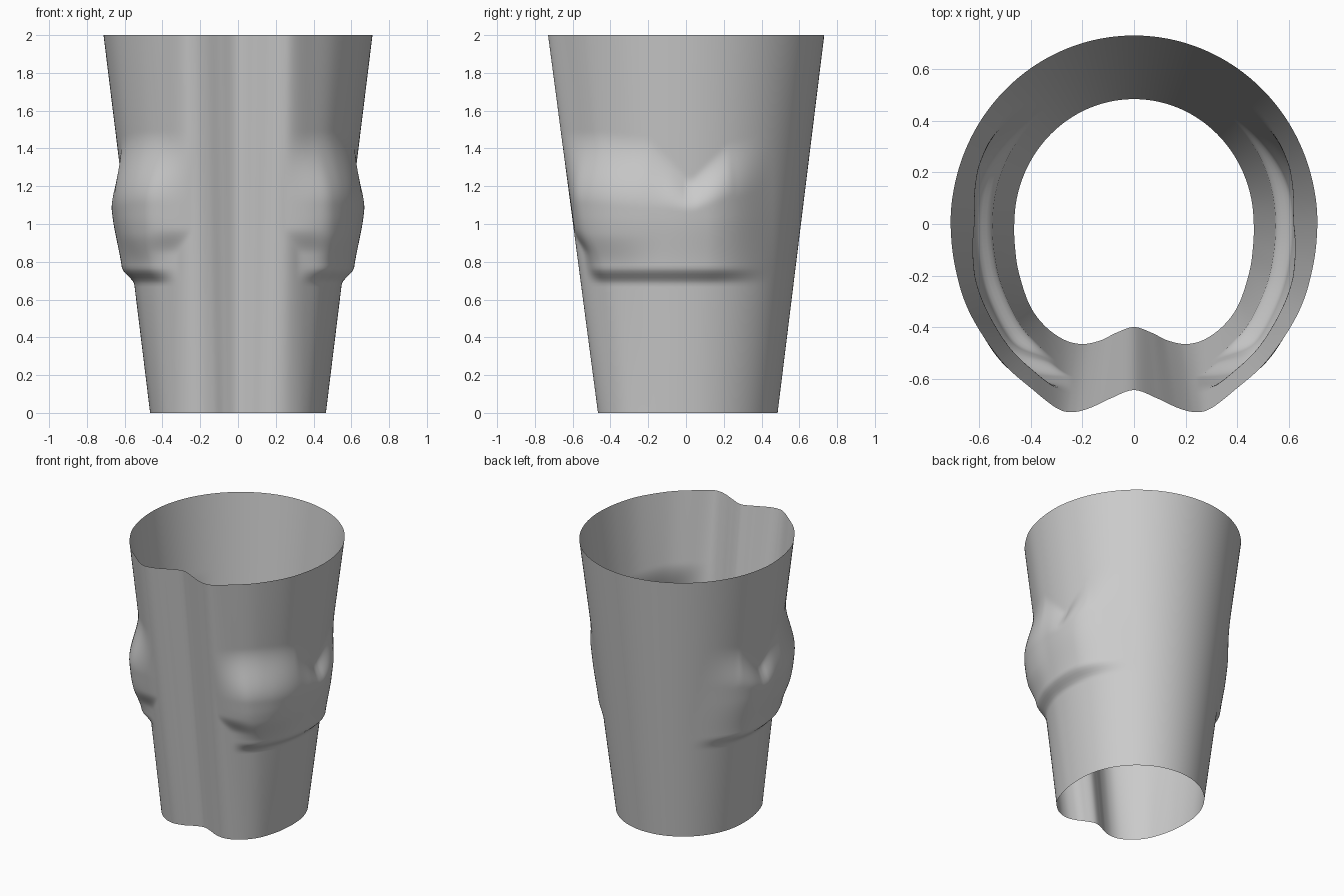
import bpy, bmesh, math
from mathutils import Vector

if "Cube" in bpy.data.objects:
    bpy.data.objects.remove(bpy.data.objects["Cube"])

# half outlines (front centre round to the side), bottom and top rims
BOTTOM = [(0, -.40), (.07, -.423), (.13, -.452), (.20, -.466), (.27, -.45),
          (.345, -.397), (.405, -.315), (.447, -.19), (.462, -.09)]
TOP = [(0, -.645), (.09, -.677), (.17, -.714), (.235, -.73), (.295, -.718),
       (.385, -.65), (.517, -.53), (.638, -.345), (.694, -.17)]
SUB, ROWS = 8, 120


def ring(half, rx, ry):
    """Closed smooth outline: front half outline, elliptical back, mirrored."""
    pts = half + [(rx * math.cos(math.pi / 2 * i / 8), ry * math.sin(math.pi / 2 * i / 8))
                  for i in range(9)]
    pts += [(-x, y) for x, y in pts[-2:0:-1]]
    p = [Vector(q) for q in pts]
    n, out = len(p), []
    for i in range(n):
        a, b, c, d = p[i - 1], p[i], p[(i + 1) % n], p[(i + 2) % n]
        for k in range(SUB):
            t = k / SUB
            out.append(.5 * (2 * b + (c - a) * t + (2 * a - 5 * b + 4 * c - d) * t * t
                             + (3 * b - a - 3 * c + d) * t ** 3))
    return out


def step(a, b, v):
    t = max(0, min(1, (v - a) / (b - a)))
    return t * t * (3 - 2 * t)


def lerp_table(table, v):
    if v <= table[0][0]:
        return table[0][1]
    for (a, fa), (b, fb) in zip(table, table[1:]):
        if v <= b:
            return fa + (fb - fa) * (v - a) / (b - a)
    return table[-1][1]


# upper limit of the side bulge along y (V notch near the middle) and its softness
CREST = [(-.45, 1.49), (-.2, 1.46), (-.08, 1.34), (0, 1.25), (.04, 1.25),
         (.22, 1.43), (.4, 1.48)]
FADE = [(-.2, .38), (0, .18), (.04, .18), (.25, .3)]


def bulge(x, y, z):
    crest = lerp_table(CREST, y)
    height = step(.68, .77, z) * (.055 + .016 * step(.76, 1.04, z))
    height *= 1 - step(crest - lerp_table(FADE, y), crest, z)
    # fuller towards the front corner
    height *= 1 + .4 * (1 - step(-.4, -.1, y)) * step(.76, .95, z)
    low = 1 - step(.84, .98, z)
    front = step(.24 + .07 * low, .43 + .01 * low, abs(x)) if y < 0 else 1
    return height * front * (1 - step(.1, .46, y))


# tapered sleeve with a front groove and swollen sides
low_ring, high_ring = ring(BOTTOM, .465, .485), ring(TOP, .712, .732)
n = len(low_ring)
bm = bmesh.new()
rows = []
for r in range(ROWS + 1):
    t = r / ROWS
    outline = [a.lerp(b, t) for a, b in zip(low_ring, high_ring)]
    row = []
    for i, q in enumerate(outline):
        tangent = outline[(i + 1) % n] - outline[i - 1]
        normal = Vector((tangent.y, -tangent.x)).normalized()
        s = q + normal * bulge(q.x, q.y, 2 * t)
        row.append(bm.verts.new((s.x, s.y, 2 * t)))
    rows.append(row)
for a, b in zip(rows, rows[1:]):
    for i in range(n):
        j = (i + 1) % n
        bm.faces.new((a[i], a[j], b[j], b[i])).smooth = True
mesh = bpy.data.meshes.new("sleeve")
bm.to_mesh(mesh)
bm.free()
sleeve = bpy.data.objects.new("sleeve", mesh)
bpy.context.collection.objects.link(sleeve)
